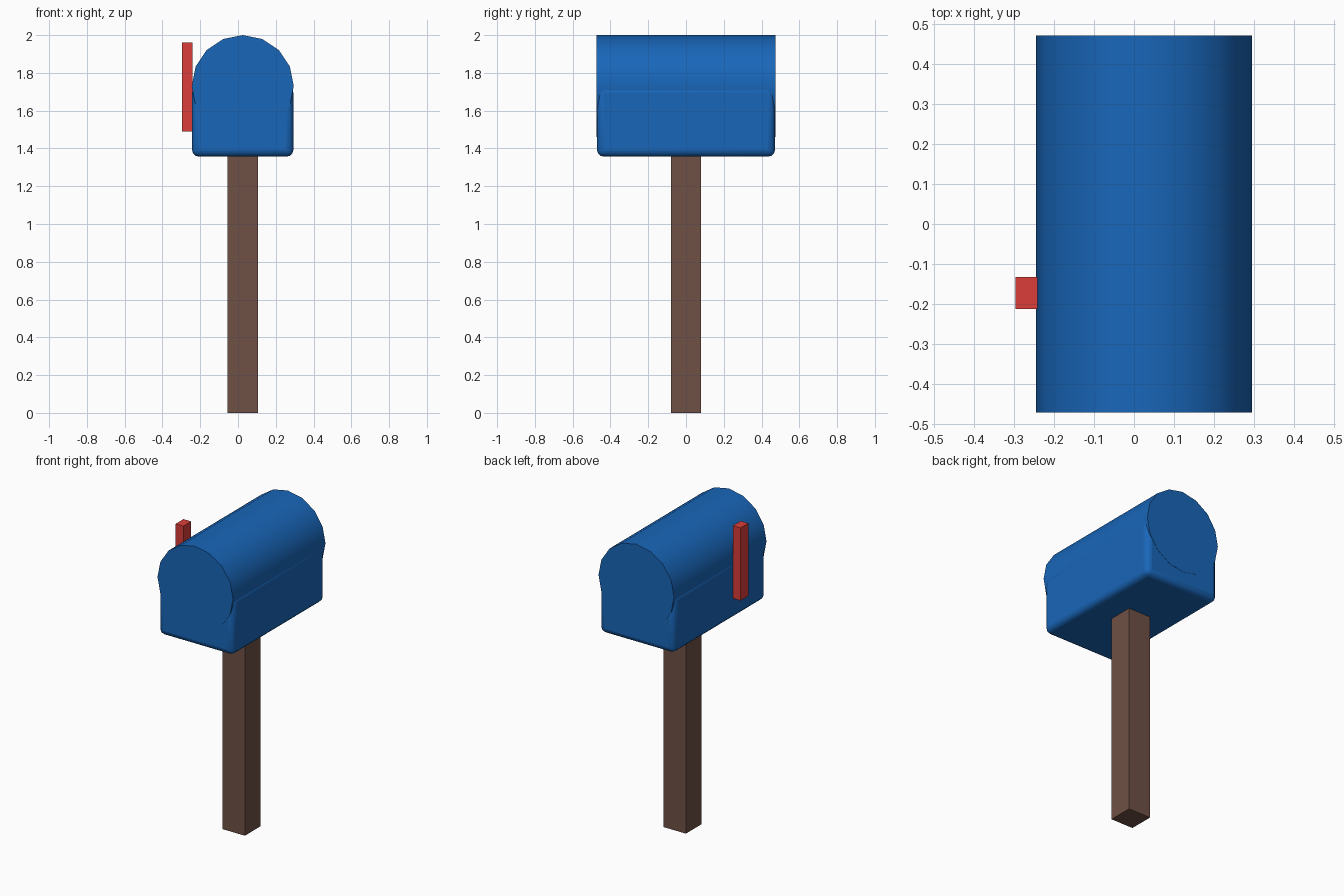
import bpy
from math import pi, radians

if "Cube" in bpy.data.objects:
    bpy.data.objects.remove(bpy.data.objects["Cube"])


def material(name, srgb):
    mat = bpy.data.materials.new(name)
    mat.diffuse_color = [c ** 2.2 for c in srgb] + [1]
    mat.use_nodes = True
    mat.node_tree.nodes["Principled BSDF"].inputs["Base Color"].default_value = mat.diffuse_color
    return mat


def box(name, lo, hi, mat, bevel=0):
    bpy.ops.mesh.primitive_cube_add(size=1, location=[(a + b) / 2 for a, b in zip(lo, hi)])
    ob = bpy.context.object
    ob.name = name
    ob.scale = [b - a for a, b in zip(lo, hi)]
    bpy.ops.object.transform_apply(location=False, rotation=False, scale=True)
    ob.data.materials.append(mat)
    if bevel:
        mod = ob.modifiers.new("rounded_edges", 'BEVEL')
        mod.width = bevel
        mod.segments = 3
        bpy.ops.object.shade_smooth_by_angle(angle=radians(35))
    return ob


blue = material("blue_paint", (0.12, 0.40, 0.72))
brown = material("brown_wood", (0.43, 0.32, 0.28))
red = material("red_paint", (0.85, 0.25, 0.23))
cx = 0.025

# Square wooden post
box("post", (cx - 0.08, -0.08, 0), (cx + 0.08, 0.08, 1.38), brown)

# Lower half of the mailbox with rounded edges
box("mailbox_body", (cx - 0.268, -0.471, 1.357), (cx + 0.268, 0.471, 1.73), blue, 0.035)

# Arched roof: a 16-sided barrel sunk into the body
bpy.ops.mesh.primitive_cylinder_add(vertices=16, radius=0.27, depth=0.945,
                                    location=(cx, 0, 1.73), rotation=(pi / 2, 0, 0))
roof = bpy.context.object
roof.name = "mailbox_roof"
roof.data.materials.append(blue)
bpy.ops.object.shade_smooth_by_angle(angle=radians(35))

# Raised signal flag on the left side
box("signal_flag", (-0.297, -0.213, 1.49), (-0.242, -0.133, 1.96), red)
